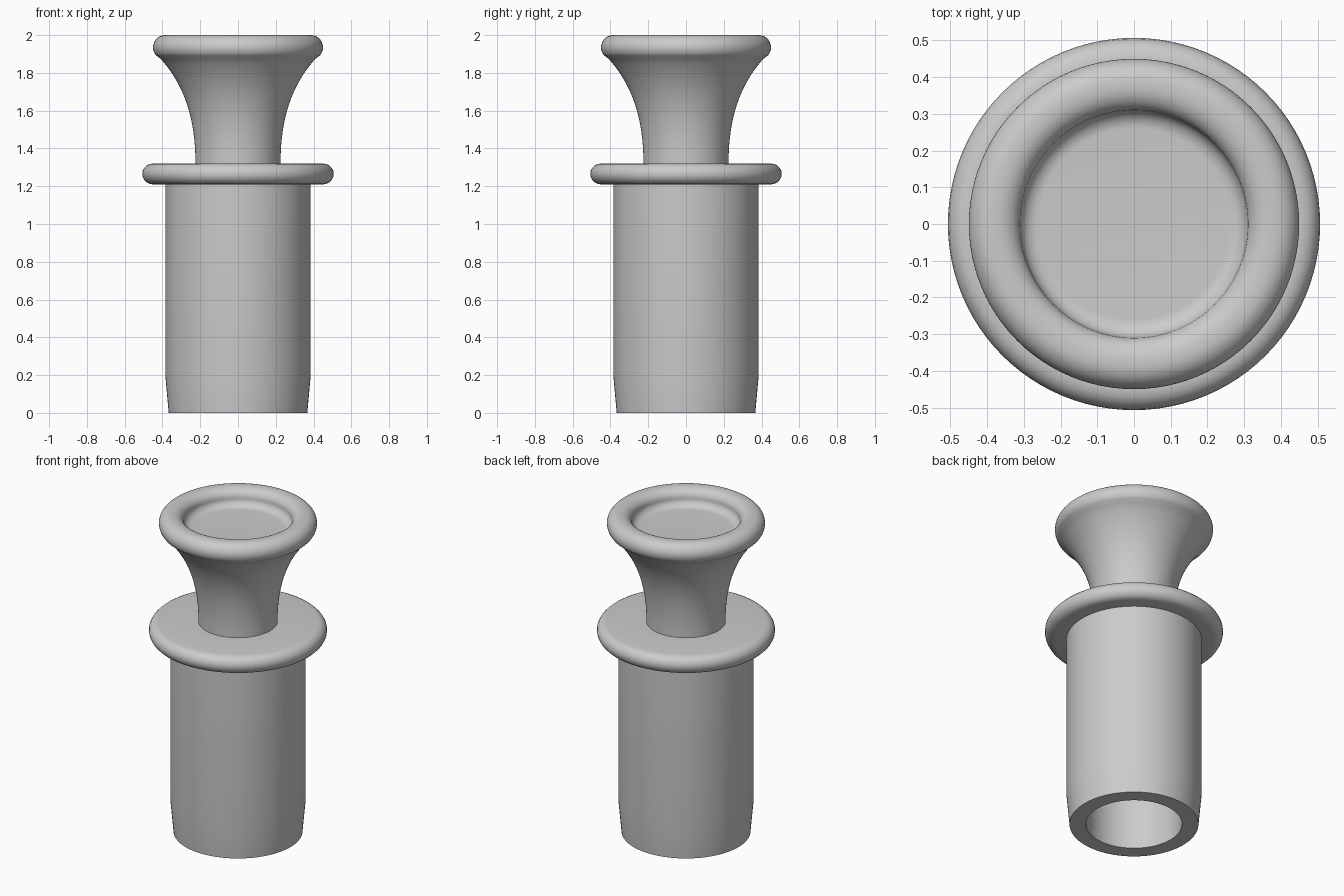
import bpy
import bmesh
from math import cos, sin, radians, tau

SEGMENTS = 96

if "Cube" in bpy.data.objects:
    bpy.data.objects.remove(bpy.data.objects["Cube"], do_unlink=True)

grey = bpy.data.materials.new("plain grey")
grey.use_nodes = True
colour = (0.6, 0.6, 0.6, 1)
grey.diffuse_color = colour
grey.node_tree.nodes["Principled BSDF"].inputs["Base Color"].default_value = colour


def arc(r, z, radius_r, radius_z, start, end, steps=10):
    """Elliptical arc in the profile plane, angles in degrees."""
    angles = [radians(start + (end - start) * i / steps) for i in range(steps + 1)]
    return [(r + radius_r * cos(a), z + radius_z * sin(a)) for a in angles]


def bezier(a, b, c, d, steps=16):
    points = []
    for i in range(steps + 1):
        t = i / steps
        s = 1 - t
        points.append(tuple(s**3 * p + 3 * s * s * t * q + 3 * s * t * t * u + t**3 * v
                            for p, q, u, v in zip(a, b, c, d)))
    return points


def lathe(name, profile):
    """Turn an (r, z) profile around the vertical axis."""
    bm = bmesh.new()
    verts = [bm.verts.new((r, 0, z)) for r, z in profile]
    edges = [bm.edges.new(pair) for pair in zip(verts, verts[1:])]
    bmesh.ops.spin(bm, geom=verts + edges, cent=(0, 0, 0), axis=(0, 0, 1),
                   angle=tau, steps=SEGMENTS, use_merge=False)
    bmesh.ops.remove_doubles(bm, verts=bm.verts, dist=0.0005)
    bmesh.ops.recalc_face_normals(bm, faces=bm.faces)
    mesh = bpy.data.meshes.new(name)
    bm.to_mesh(mesh)
    bm.free()
    mesh.materials.append(grey)
    obj = bpy.data.objects.new(name, mesh)
    bpy.context.collection.objects.link(obj)
    bpy.ops.object.select_all(action="DESELECT")
    obj.select_set(True)
    bpy.context.view_layer.objects.active = obj
    bpy.ops.object.shade_smooth_by_angle(angle=radians(30))


# Hollow plug with a tapered lower end
lathe("plug_body", [(0.385, 1.21), (0.385, 0.2), (0.367, 0),
                    (0.273, 0), (0.273, 1.21), (0, 1.21)])

# Collar with a rounded edge
lathe("collar", [(0.225, 1.32)] + arc(0.452, 1.265, 0.055, 0.055, 90, -90)
      + [(0.385, 1.21)])

# Flared grip, rolled rim and dished top
flare = bezier((0.225, 1.32), (0.225, 1.55), (0.28, 1.73), (0.41, 1.875))
rim = arc(0.385, 1.935, 0.065, 0.065, -40, 90, 14)
lip = arc(0.375, 1.945, 0.065, 0.055, 90, 180)
dish = arc(0.26, 1.945, 0.05, 0.045, 0, -90)
lathe("grip", flare + rim + lip + dish + [(0, 1.9)])
